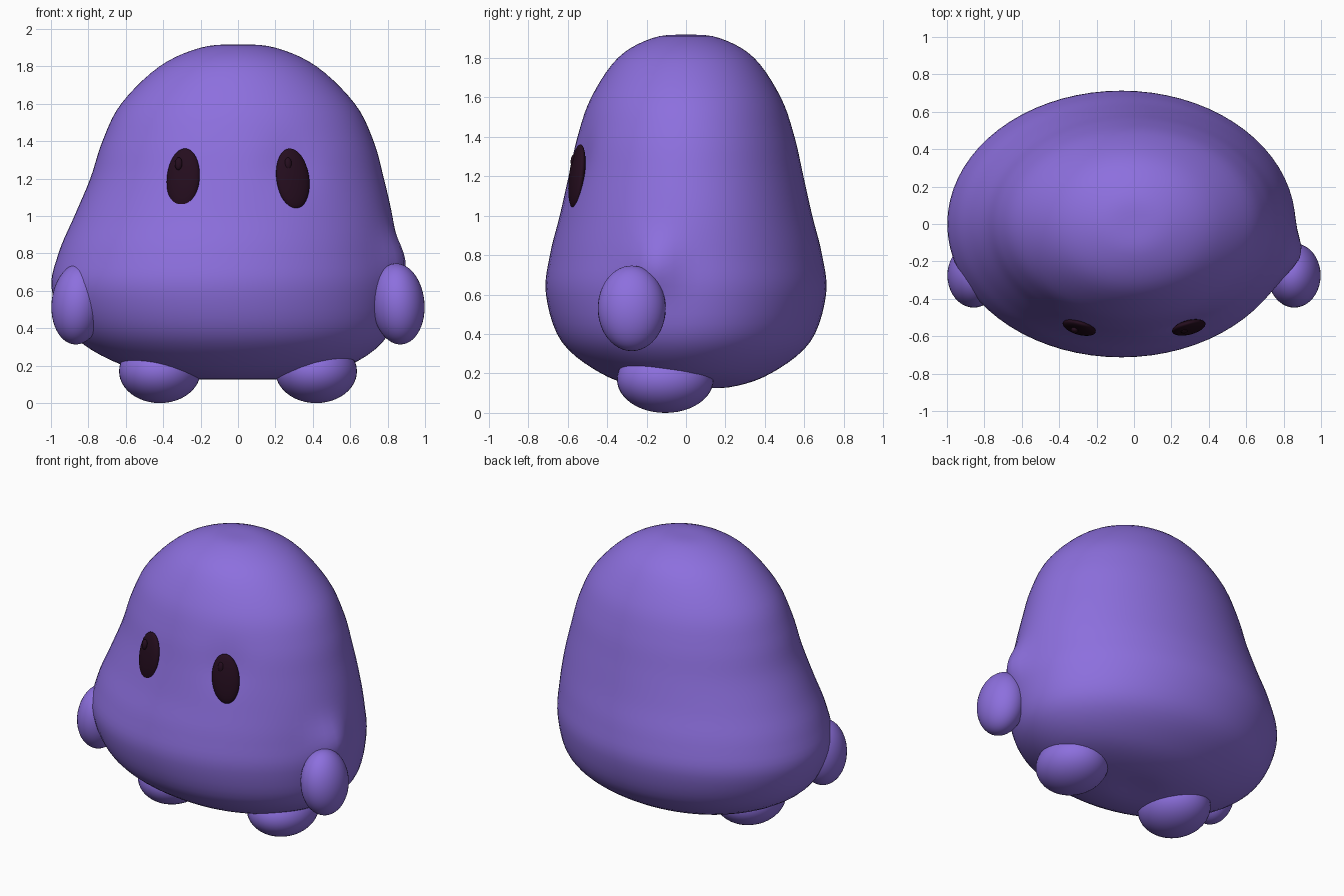
import bpy, bmesh, math
from mathutils import Vector, Euler

cube = bpy.data.objects.get("Cube")
if cube:
    bpy.data.objects.remove(cube)


def material(name, color):
    m = bpy.data.materials.new(name)
    m.use_nodes = True
    m.diffuse_color = color
    m.node_tree.nodes["Principled BSDF"].inputs["Base Color"].default_value = color
    return m


purple = material("purple skin", (0.265, 0.16, 0.73, 1))
dark = material("dark eye", (0.018, 0.004, 0.013, 1))


def finish(name, bm, mat):
    bmesh.ops.recalc_face_normals(bm, faces=bm.faces)
    mesh = bpy.data.meshes.new(name)
    bm.to_mesh(mesh)
    bm.free()
    mesh.materials.append(mat)
    for p in mesh.polygons:
        p.use_smooth = True
    ob = bpy.data.objects.new(name, mesh)
    bpy.context.collection.objects.link(ob)
    return ob


def ellipsoid(name, center, radii, mat, tilt=(0, 0, 0)):
    bm = bmesh.new()
    bmesh.ops.create_uvsphere(bm, u_segments=40, v_segments=24, radius=1)
    rot = Euler([math.radians(a) for a in tilt])
    for v in bm.verts:
        p = Vector([c * r for c, r in zip(v.co, radii)])
        p.rotate(rot)
        v.co = p + Vector(center)
    return finish(name, bm, mat)


def spline(a, b, c, d, t):
    return 0.5 * (2 * b + (c - a) * t + (2 * a - 5 * b + 4 * c - d) * t ** 2
                  + (3 * b - a - 3 * c + d) * t ** 3)


# Body outline: height, right edge, left edge, half depth
outline = [
    (0.13, 0, 0, 0), (0.13, -0.28, 0.27, 0.22), (0.2, -0.61, 0.59, 0.43),
    (0.36, -0.88, 0.8, 0.63), (0.6, -0.995, 0.86, 0.71), (0.8, -0.96, 0.85, 0.69),
    (1.0, -0.875, 0.825, 0.64), (1.2, -0.79, 0.78, 0.595), (1.4, -0.725, 0.725, 0.55),
    (1.6, -0.625, 0.625, 0.48), (1.8, -0.42, 0.42, 0.345), (1.9, -0.2, 0.2, 0.17),
    (1.917, 0, 0, 0)]


def mirrored(p):
    return (p[0], -p[1], -p[2], -p[3])


def bump(p, center, size):
    return math.exp(-sum(((a - b) / s) ** 2 for a, b, s in zip(p, center, size)))


# Body: lofted ellipses with a shoulder swelling and a shallow eye hollow
keys = [mirrored(outline[1])] + outline + [mirrored(outline[-2])]
SIDES, STEPS = 72, 5
rows = []
for i in range(1, len(keys) - 2):
    for s in range(STEPS):
        rows.append([spline(*q, s / STEPS) for q in zip(*keys[i - 1:i + 3])])
bm = bmesh.new()
rings = []
for z, right, left, depth in rows[1:]:
    ring = []
    for k in range(SIDES):
        a = 2 * math.pi * k / SIDES
        p = Vector(((left + right) / 2 + (left - right) / 2 * math.cos(a),
                    depth * math.sin(a), z))
        p.x += 0.065 * bump(p, (0.84, -0.17, 0.76), (0.3, 0.12, 0.14))
        p.y += 0.02 * bump(p, (0.28, -0.55, 1.27), (0.13, 0.2, 0.15))
        ring.append(bm.verts.new(p))
    rings.append(ring)
for lower, upper in zip(rings, rings[1:]):
    for k in range(SIDES):
        n = (k + 1) % SIDES
        bm.faces.new((lower[k], lower[n], upper[n], upper[k]))
for ring, z in ((rings[0], outline[0][0]), (rings[-1], outline[-1][0])):
    pole = bm.verts.new((0, 0, z))
    for k in range(SIDES):
        bm.faces.new((ring[k], ring[(k + 1) % SIDES], pole))
finish("body", bm, purple)

# Limbs and eyes on both sides
for side, s in (("left", 1), ("right", -1)):
    ellipsoid(side + "_foot", (0.418 * s, -0.105, 0.17), (0.218, 0.245, 0.17), purple)
    ellipsoid(side + "_arm", (0.857 * s, -0.275, 0.53), (0.14, 0.172, 0.217), purple,
              (0, -5 * s, 0))
    roll = -5 if s > 0 else 2
    ellipsoid(side + "_eye", (0.293 * s, -0.553, 1.2), (0.091, 0.032, 0.163), dark,
              (-8, roll, 17 * s))
    # Small raised glint on each eye
    ellipsoid(side + "_eye_glint", (0.293 * s - 0.025, -0.568, 1.28),
              (0.02, 0.016, 0.034), dark, (-8, 0, 17 * s))
